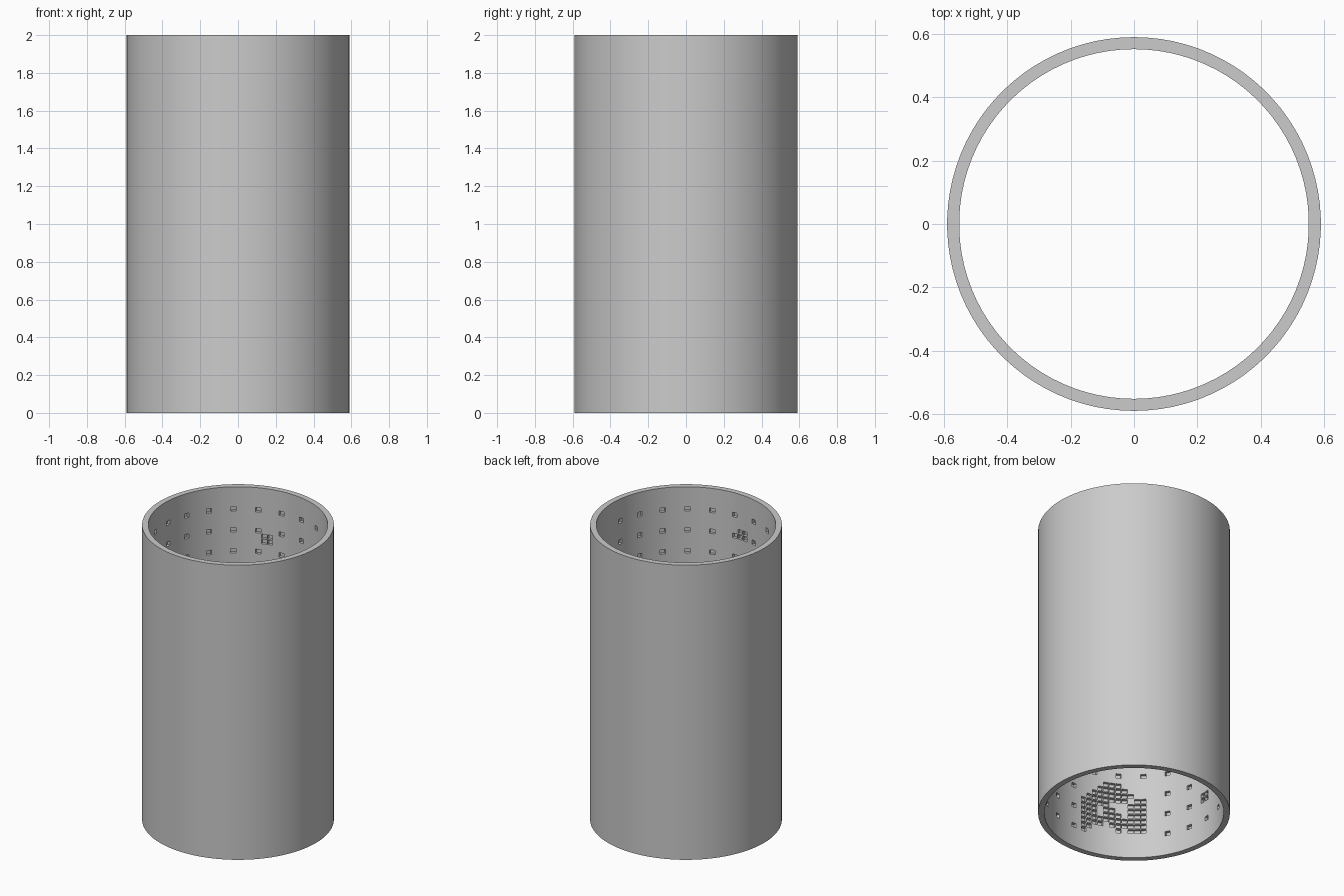
import bpy, bmesh, math

if "Cube" in bpy.data.objects:
    bpy.data.objects.remove(bpy.data.objects["Cube"])

SEG = 90                     # one wall cell every 4 degrees
R_OUT, R_IN, HEIGHT = 0.59, 0.552, 2.0
STEP = 1.7 / 48              # height of one wall cell
ROWS = 49
PIT_DEPTH = 0.02

# Pit cells, addressed as (angle in degrees, row)
pits = set()

# Regular dots: every 16 degrees, every fourth row
for angle in range(64, 353, 16):
    for row in range(0, ROWS, 4):
        if not (224 <= angle <= 264 and row < 12):
            pits.add((angle, row))

# Small square clusters of four dots
for angle, row in ((104, 42), (264, 44), (176, 4)):
    pits |= {(angle + da, row + dr) for da in (0, 4) for dr in (0, 1)}

# Dense dotted patch near the bottom, top row first
PATCH = (
    "....###....",
    "...#####...",
    "..#######..",
    ".#######.##",
    "#####...###",
    "###.##..###",
    "###.###.###",
    "###########",
    "####.######",
    "##....#.###",
    "#..........",
)
for r, line in enumerate(PATCH):
    for c, mark in enumerate(line):
        if mark == "#":
            pits.add((264 - 4 * c, 10 - r))


def ring(bm, radius, z):
    verts = []
    for i in range(SEG):
        a = math.radians(4 * i - 2)
        verts.append(bm.verts.new((radius * math.cos(a), radius * math.sin(a), z)))
    return verts


def bridge(bm, lower, upper):
    return [bm.faces.new((lower[i], lower[(i + 1) % SEG],
                          upper[(i + 1) % SEG], upper[i])) for i in range(SEG)]


bm = bmesh.new()

# Outer wall
out_low, out_high = ring(bm, R_OUT, 0), ring(bm, R_OUT, HEIGHT)
bridge(bm, out_low, out_high)

# Inner wall, divided into cells
levels = [0] + [0.15 + STEP * (k - 0.5) for k in range(ROWS + 1)] + [HEIGHT]
inner = [ring(bm, R_IN, z) for z in levels]
pit_faces = []
for k in range(len(inner) - 1):
    faces = bridge(bm, inner[k], inner[k + 1])
    pit_faces += [f for i, f in enumerate(faces) if (4 * i, k - 1) in pits]

# Rims
bridge(bm, out_low, inner[0])
bridge(bm, out_high, inner[-1])
bmesh.ops.recalc_face_normals(bm, faces=bm.faces[:])

# Sink the pits into the inner wall
bmesh.ops.inset_individual(bm, faces=pit_faces, thickness=0.004, depth=0)
bmesh.ops.inset_individual(bm, faces=pit_faces, thickness=0, depth=-PIT_DEPTH)

mesh = bpy.data.meshes.new("dotted_sleeve")
bm.to_mesh(mesh)
bm.free()

grey = bpy.data.materials.new("light_grey")
grey.diffuse_color = (0.6, 0.6, 0.6, 1)
grey.use_nodes = True
grey.node_tree.nodes["Principled BSDF"].inputs["Base Color"].default_value = grey.diffuse_color
mesh.materials.append(grey)

sleeve = bpy.data.objects.new("dotted_sleeve", mesh)
bpy.context.collection.objects.link(sleeve)
bpy.context.view_layer.objects.active = sleeve
sleeve.select_set(True)
bpy.ops.object.shade_smooth_by_angle(angle=math.radians(30))
